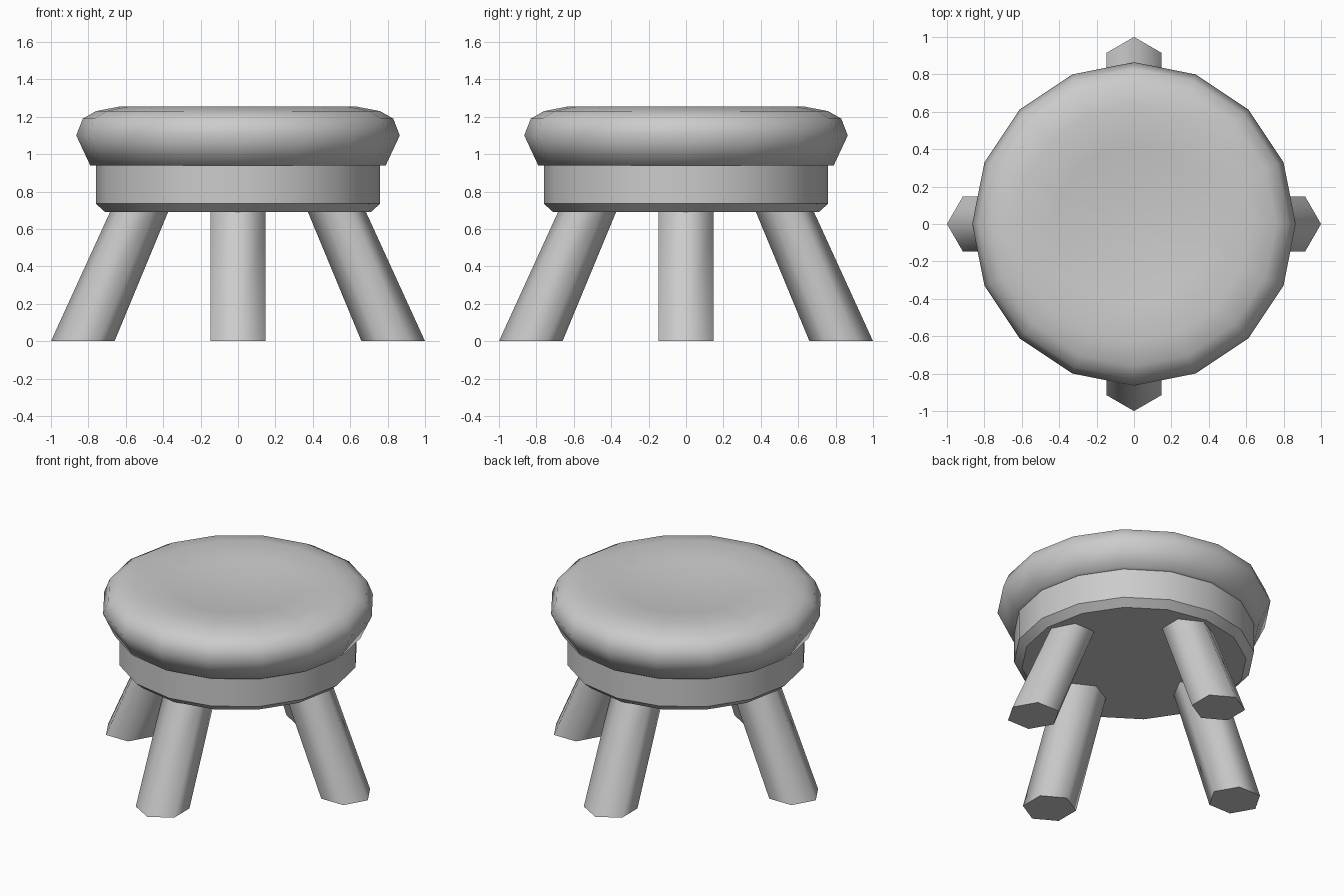
import bpy, bmesh
from math import cos, sin, pi

if "Cube" in bpy.data.objects:
    bpy.data.objects.remove(bpy.data.objects["Cube"])


def loft(name, rings, sides_smooth=True):
    """Join equal-sized rings of points into a tube with flat end caps."""
    bm = bmesh.new()
    loops = [[bm.verts.new(p) for p in ring] for ring in rings]
    n = len(loops[0])
    for lo, hi in zip(loops, loops[1:]):
        for i in range(n):
            j = (i + 1) % n
            bm.faces.new((lo[i], lo[j], hi[j], hi[i])).smooth = sides_smooth
    bm.faces.new(loops[0][::-1])
    top = bm.faces.new(loops[-1])
    # fan the top cap to a centre point
    if name == "cushion":
        fan = bmesh.ops.poke(bm, faces=[top])
        fan["verts"][0].co.z -= 0.005
        for f in fan["faces"]:
            f.smooth = True
    bmesh.ops.recalc_face_normals(bm, faces=bm.faces)
    mesh = bpy.data.meshes.new(name)
    bm.to_mesh(mesh)
    bm.free()
    obj = bpy.data.objects.new(name, mesh)
    bpy.context.collection.objects.link(obj)
    return obj


def lathe(name, profile, sides=16):
    return loft(name, [[(r * cos(2 * pi * i / sides), r * sin(2 * pi * i / sides), z)
                        for i in range(sides)] for r, z in profile])


def shade(obj, degrees):
    bpy.ops.object.select_all(action='DESELECT')
    obj.select_set(True)
    bpy.context.view_layer.objects.active = obj
    bpy.ops.object.shade_smooth_by_angle(angle=degrees * pi / 180)


# Padded seat with a shallow dish in the top
lathe("cushion", [(0.72, 0.94), (0.79, 0.94), (0.865, 1.10), (0.83, 1.19),
                  (0.76, 1.23), (0.63, 1.255), (0.42, 1.23), (0.18, 1.21)])

# Round wooden base with a chamfered lower edge
shade(lathe("seat_base", [(0.71, 0.69), (0.76, 0.735), (0.76, 0.95)]), 40)


# Four splayed hexagonal legs, slightly narrower at the top
def leg(name, turn):
    rings = []
    for centre, rx, z in ((0.83, 0.17, 0), (0.525, 0.155, 0.70)):
        ring = []
        for i in range(6):
            x = centre + rx * cos(pi * i / 3)
            y = 0.17 * sin(pi * i / 3)
            ring.append((x * cos(turn) - y * sin(turn), x * sin(turn) + y * cos(turn), z))
        rings.append(ring)
    return loft(name, rings)


for k, side in enumerate(("right", "back", "left", "front")):
    leg(side + "_leg", k * pi / 2)
